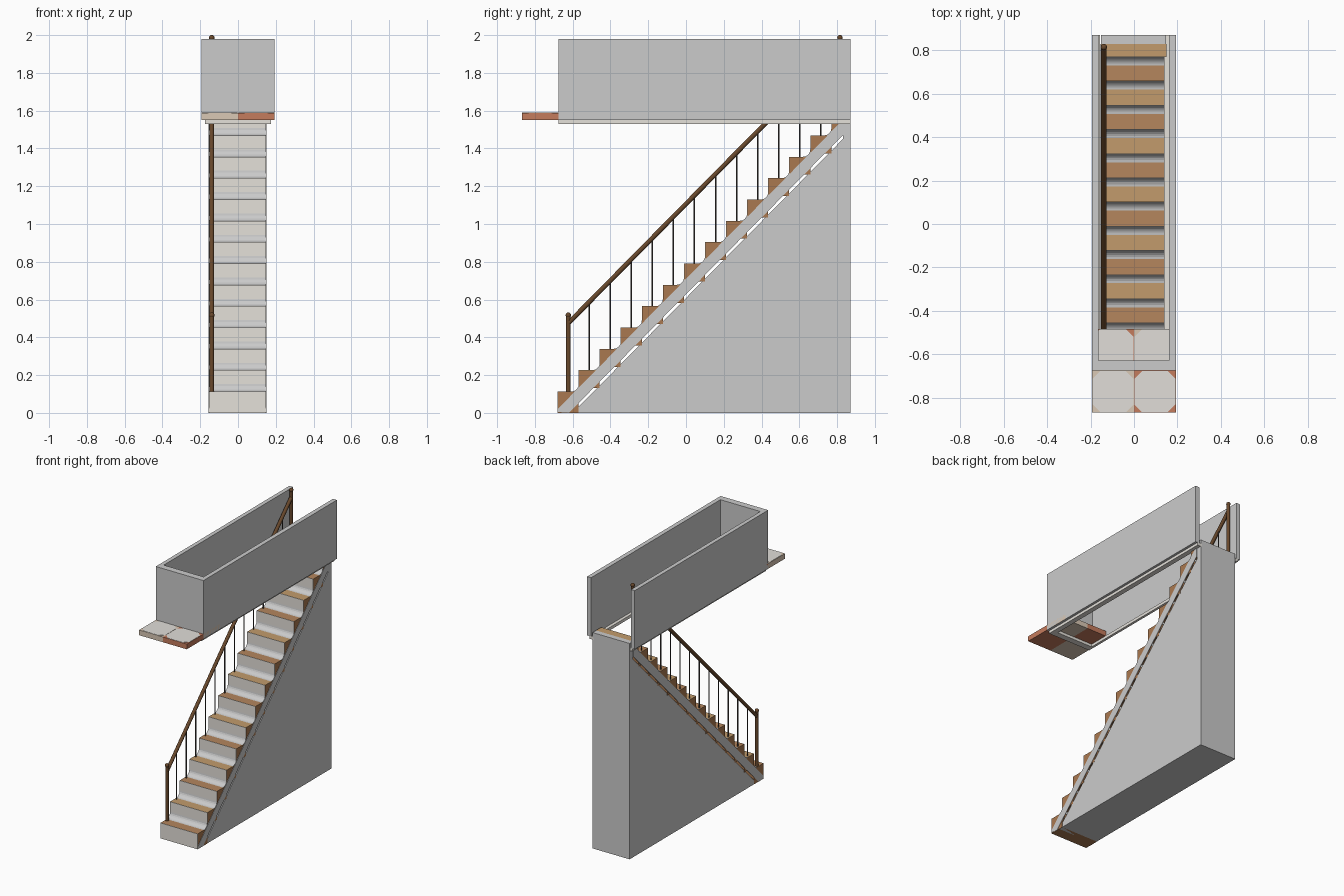
import bpy, bmesh, math
from mathutils import Vector

if "Cube" in bpy.data.objects:
    bpy.data.objects.remove(bpy.data.objects["Cube"])

def mat(name, c):
    m = bpy.data.materials.new(name)
    m.diffuse_color = (*c, 1)
    m.use_nodes = True
    m.node_tree.nodes["Principled BSDF"].inputs["Base Color"].default_value = m.diffuse_color
    return m

BROWN = mat("step_wood", (0.40, 0.19, 0.08))
TREADS = [mat("tread_orange", (0.46, 0.24, 0.11)), mat("tread_tan", (0.54, 0.33, 0.15))]
WHITE = mat("riser_white", (0.78, 0.75, 0.70))
COVE = mat("cove_grey", (0.55, 0.55, 0.56))
DARK = mat("rail_wood", (0.14, 0.065, 0.025))
IRON = mat("baluster_iron", (0.07, 0.06, 0.055))
TERRA = mat("terracotta", (0.56, 0.20, 0.11))
BEIGE = mat("beige", (0.70, 0.58, 0.46))
TILE = mat("tile_white", (0.75, 0.73, 0.69))

def finish(name, bm, m=None, smooth=False):
    bmesh.ops.recalc_face_normals(bm, faces=bm.faces[:])
    me = bpy.data.meshes.new(name)
    bm.to_mesh(me)
    bm.free()
    o = bpy.data.objects.new(name, me)
    bpy.context.collection.objects.link(o)
    if m:
        me.materials.append(m)
    if smooth:
        for p in me.polygons:
            p.use_smooth = len(p.vertices) == 4 or smooth == "all"
    return o

def prism(name, pts, axis, a, b, m=None):
    """Extrude a closed outline: (y,z) points along x, or (x,y) points along z."""
    bm = bmesh.new()
    place = (lambda p, t: (t, p[0], p[1])) if axis == "x" else (lambda p, t: (p[0], p[1], t))
    lo = [bm.verts.new(place(p, a)) for p in pts]
    hi = [bm.verts.new(place(p, b)) for p in pts]
    n = len(pts)
    bm.faces.new(lo)
    bm.faces.new(hi[::-1])
    for i in range(n):
        bm.faces.new((lo[i], lo[(i + 1) % n], hi[(i + 1) % n], hi[i]))
    return finish(name, bm, m)

def box(name, x, y, z, m=None):
    return prism(name, [(x[0], y[0]), (x[1], y[0]), (x[1], y[1]), (x[0], y[1])], "z", *z, m)

def rod(name, p, q, r, m, sides=12):
    p, q = Vector(p), Vector(q)
    bm = bmesh.new()
    bmesh.ops.create_cone(bm, cap_ends=True, segments=sides, radius1=r, radius2=r, depth=(q - p).length)
    o = finish(name, bm, m, True)
    o.location = (p + q) / 2
    o.rotation_euler = (q - p).to_track_quat("Z", "Y").to_euler()
    return o

RUN, RISE, Y0, N = 0.1115, 0.113, -0.68, 14
XL, XR, BACK = -0.153, 0.149, 0.87
SLOPE = RISE / RUN
TOP = N * RISE

# solid wall mass below the flight
yd = -0.60
prism("stair_mass", [(yd, 0), (BACK, 0), (BACK, TOP), (0.83, TOP), (0.83, (0.83 - yd) * SLOPE)],
      "x", XL + 0.001, XR - 0.001)

# sloping stringers on both sides
up = lambda y: 0.02 + SLOPE * (y - Y0)
ye = 0.83
band = [(Y0 + 0.003, 0.005), (-0.62, 0), (ye, SLOPE * (ye + 0.62)), (ye, up(ye)), (Y0 + 0.003, up(Y0 + 0.003))]
for side, x in (("left", XL), ("right", XR)):
    prism("stringer_" + side, band, "x", x - 0.002, x + 0.002)

# steps: wooden body, tread, white riser, concave cove at the foot of the riser
for i in range(N):
    y, zt = Y0 + i * RUN, (i + 1) * RISE
    yb = y + RUN if i < N - 1 else 0.83
    zb = 0 if i == 0 else zt - 0.095
    box(f"step_body_{i}", (XL, XR), (y + 0.002, yb), (zb, zt - 0.003), BROWN)
    box(f"tread_{i}", (XL, XR), (y + 0.002, yb), (zt - 0.003, zt), TREADS[i % 2])
    box(f"riser_{i}", (XL, XR), (y, y + 0.002), (zt - RISE, zt), WHITE)
    if i:
        r, z = 0.039, zt - RISE
        arc = [(y - r + r * math.sin(a), z + r - r * math.cos(a))
               for a in (k * math.pi / 12 for k in range(7))]
        prism(f"cove_{i}", arc + [(y + 0.001, z + r), (y + 0.001, z - 0.001), (y - r, z - 0.001)],
              "x", XL, XR, COVE)

# newel posts with ball caps
RX = -0.139
for name, y, z in (("lower", -0.623, RISE), ("upper", 0.815, TOP)):
    rod("newel_" + name, (RX, y, z), (RX, y, z + 0.395), 0.012, DARK)
    bm = bmesh.new()
    bmesh.ops.create_uvsphere(bm, u_segments=16, v_segments=10, radius=0.0145)
    ball = finish("newel_ball_" + name, bm, DARK, "all")
    ball.location = (RX, y, z + 0.404)

# handrail and balusters
rail = lambda y: 0.475 + SLOPE * (y + 0.623)
rod("handrail", (RX, -0.623, rail(-0.623)), (RX, 0.815, rail(0.815)), 0.0125, DARK)
for i in range(1, N - 1):
    y = Y0 + (i + 0.5) * RUN
    rod(f"baluster_{i}", (RX, y, (i + 1) * RISE), (RX, y, rail(y)), 0.004, IRON, 8)

# parapet: U-shaped wall around the stair opening, open at the back
def u_shape(name, xo0, xi0, xi1, xo1, yo, yi, z, m=None):
    prism(name, [(xo0, BACK), (xo0, yo), (xo1, yo), (xo1, BACK),
                 (xi1, BACK), (xi1, yi), (xi0, yi), (xi0, BACK)], "z", *z, m)

u_shape("parapet_wall", -0.193, -0.163, 0.161, 0.193, -0.676, -0.628, (1.55, 1.98))
u_shape("parapet_trim", -0.175, -0.157, 0.138, 0.175, -0.674, -0.628, (1.53, 1.552), WHITE)

# upper floor tiles: octagonal white face with coloured corners
S, C = 0.193, 0.035
for row in range(2):
    for col in range(2):
        x, y = -S + col * S, -0.869 + row * S
        box(f"floor_tile_{row}{col}", (x, x + S), (y, y + S), (1.55, 1.588), TERRA if col != row else BEIGE)
        g = 0.002
        a, b, c, d = x + g, x + S - g, y + g, y + S - g
        octa = [(a + C, c), (b - C, c), (b, c + C), (b, d - C), (b - C, d), (a + C, d), (a, d - C), (a, c + C)]
        prism(f"tile_face_{row}{col}", octa, "z", 1.587, 1.59, TILE)
